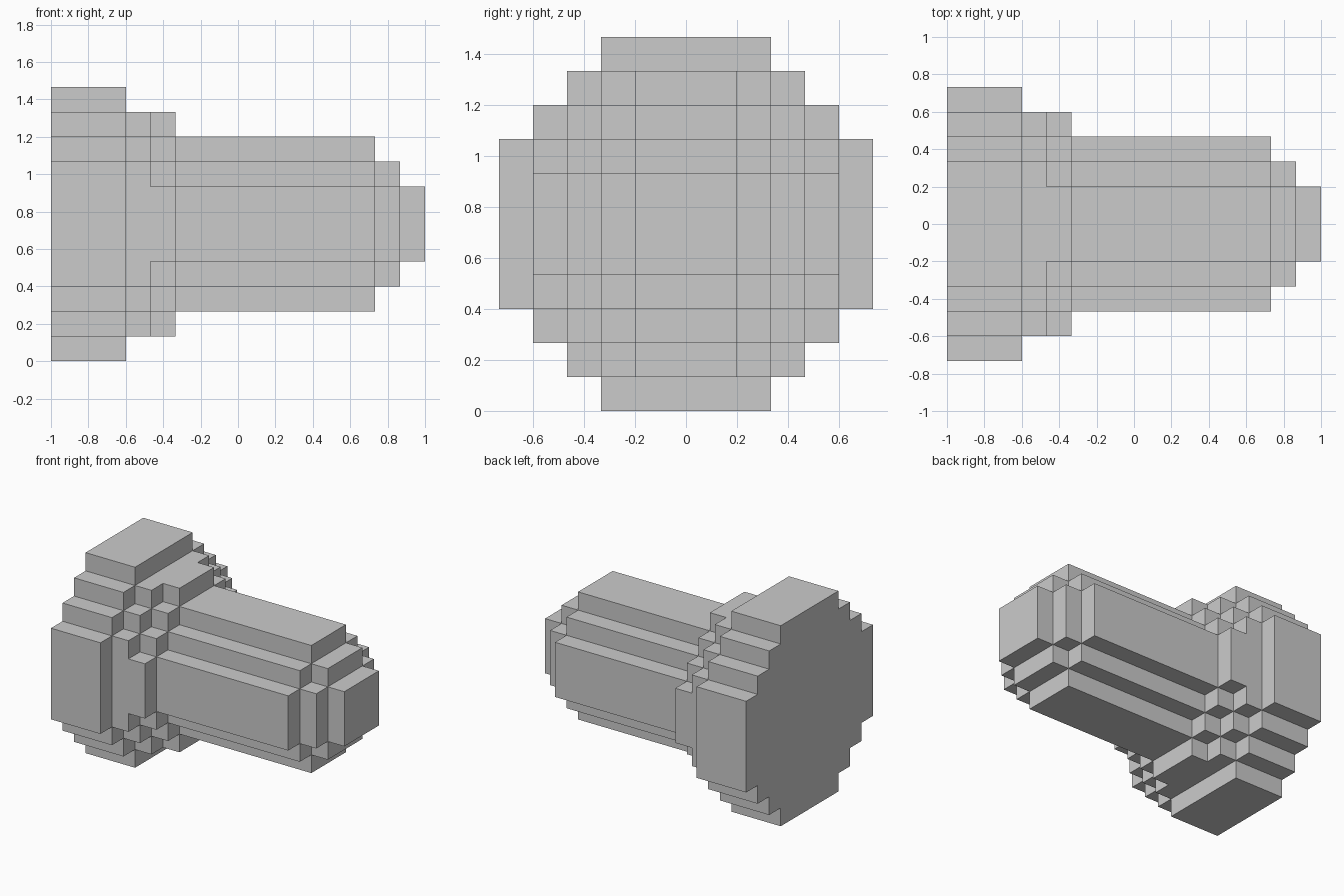
import bpy, bmesh

if "Cube" in bpy.data.objects:
    bpy.data.objects.remove(bpy.data.objects["Cube"])

S = 2 / 15  # cube size

# part name -> runs of (first slice, end slice, radius, corner fill) along x
PARTS = {
    "bolt_head": [(0, 3, 5, 2)],
    "collar": [(3, 4, 4, 2), (4, 5, 4, 1)],
    "shaft": [(5, 13, 3, 1)],
    "tip": [(13, 14, 2, 1), (14, 15, 1, 1)],
}


def cells(runs):
    """Grid cells of stepped octagonal discs stacked along x."""
    return {(x, a, b)
            for x0, x1, r, c in runs
            for x in range(x0, x1)
            for a in range(-r, r + 1)
            for b in range(-r, r + 1)
            if abs(a) + abs(b) <= r + c}


def add_part(name, own, solid):
    """Skin the part's cells wherever the whole model is open to the air."""
    bm = bmesh.new()
    verts = {}

    def vert(p):
        if p not in verts:
            verts[p] = bm.verts.new((p[0] * S - 1, (p[1] - 0.5) * S, (p[2] + 5) * S))
        return verts[p]

    for cell in sorted(own):
        for k in range(3):
            for side in (0, 1):
                near = list(cell)
                near[k] += 2 * side - 1
                if tuple(near) in solid:
                    continue
                quad = []
                for du, dv in ((0, 0), (1, 0), (1, 1), (0, 1)):
                    p = list(cell)
                    p[k] += side
                    p[(k + 1) % 3] += du
                    p[(k + 2) % 3] += dv
                    quad.append(vert(tuple(p)))
                bm.faces.new(quad if side else quad[::-1])

    # merge flat areas into single faces
    bmesh.ops.dissolve_limit(bm, angle_limit=0.01, verts=bm.verts[:], edges=bm.edges[:])
    mesh = bpy.data.meshes.new(name)
    bm.to_mesh(mesh)
    bm.free()
    bpy.context.collection.objects.link(bpy.data.objects.new(name, mesh))


# head, collar, shaft and tip share one watertight outer skin
solid = set().union(*(cells(r) for r in PARTS.values()))
# cells are centred on index 0 in y and z: shift z so index -5 sits on the ground
for part, runs in PARTS.items():
    add_part(part, cells(runs), solid)
